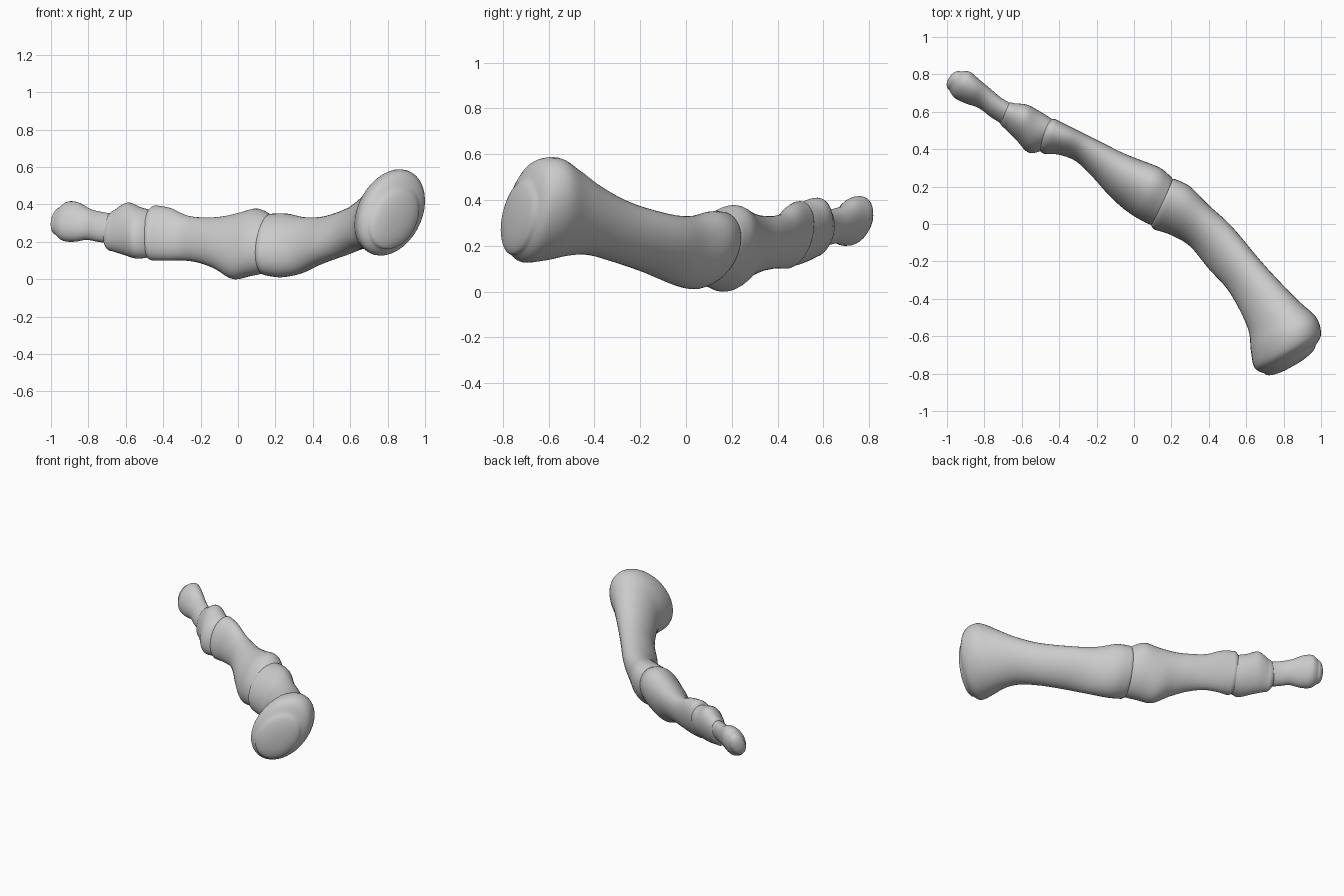
import bpy, bmesh, math
from mathutils import Vector

SIDES = 36      # points around each cross-section
STEPS = 5       # rings between two stations
ROLL = 0.32     # sideways lean of the oval sections

cube = bpy.data.objects.get("Cube")
if cube:
    bpy.data.objects.remove(cube)

bone_grey = bpy.data.materials.new("bone grey")
bone_grey.use_nodes = True
bone_grey.diffuse_color = (0.6, 0.6, 0.6, 1)
bone_grey.node_tree.nodes["Principled BSDF"].inputs["Base Color"].default_value = (0.6, 0.6, 0.6, 1)


def smooth_stations(rows):
    """Catmull-Rom interpolation through the cross-section stations."""
    pts = [rows[0]] + rows + [rows[-1]]
    result = []
    for a, b, c, d in zip(pts, pts[1:], pts[2:], pts[3:]):
        for i in range(STEPS):
            t = i / STEPS
            result.append([q + t / 2 * (r - p + t * (2 * p - 5 * q + 4 * r - s
                           + t * (3 * (q - r) + s - p))) for p, q, r, s in zip(a, b, c, d)])
    return result + [list(rows[-1])]


def oval(row):
    """Centre, sideways half-axis and half-height of one station."""
    lx, ly, rx, ry, top, bottom = row
    centre = Vector(((lx + rx) / 2, (ly + ry) / 2, (top + bottom) / 2))
    side = Vector(((rx - lx) / 2, (ry - ly) / 2, 0))
    return centre, side, (top - bottom) / 2


def build_bone(name, rows, dome_start, dome_end):
    """Loft a bone through its stations and round off both ends."""
    body = [oval(r) for r in smooth_stations(rows)]

    def dome(end, inner, length):
        centre, side, height = end
        axis = (centre - inner[0]).normalized()
        angles = [math.pi / 2 * i / 6 for i in range(1, 6)]
        return [(centre + axis * length * math.sin(a), side * math.cos(a),
                 height * math.cos(a)) for a in angles]

    sections = (dome(body[0], body[STEPS], dome_start)[::-1] + body
                + dome(body[-1], body[-1 - STEPS], dome_end))
    bm = bmesh.new()
    rings = []
    for centre, side, height in sections:
        ring = []
        for i in range(SIDES):
            a = 2 * math.pi * i / SIDES
            up = Vector((0, 0, height * math.sin(a + ROLL)))
            ring.append(bm.verts.new(centre + side * math.cos(a) + up))
        rings.append(ring)
    for low, high in zip(rings, rings[1:]):
        for i in range(SIDES):
            j = (i + 1) % SIDES
            bm.faces.new((low[i], low[j], high[j], high[i]))
    # close the tips with fans
    for ring, section in ((rings[0], sections[0]), (rings[-1], sections[-1])):
        tip = bm.verts.new(section[0])
        for i in range(SIDES):
            bm.faces.new((ring[i], ring[(i + 1) % SIDES], tip))
    bmesh.ops.recalc_face_normals(bm, faces=bm.faces)
    for face in bm.faces:
        face.smooth = True
    mesh = bpy.data.meshes.new(name)
    bm.to_mesh(mesh)
    bm.free()
    mesh.materials.append(bone_grey)
    obj = bpy.data.objects.new(name, mesh)
    bpy.context.collection.objects.link(obj)


# Stations: front edge x, y, back edge x, y, top z, bottom z

# Long base bone with its broad knuckle
build_bone("base_bone", [
    (.70, -.80, .97, -.65, .49, .16),
    (.645, -.77, 1, -.59, .57, .127),
    (.625, -.68, .975, -.5, .585, .135),
    (.615, -.58, .89, -.42, .53, .155),
    (.575, -.48, .80, -.33, .46, .16),
    (.5, -.35, .68, -.2, .39, .125),
    (.4, -.24, .52, -.01, .34, .08),
    (.3, -.12, .4, .1, .33, .03),
    (.2, -.06, .3, .2, .35, .01),
    (.11, -.03, .22, .24, .35, .02),
], .045, .06)

# Second bone, flaring at the joint
build_bone("middle_bone", [
    (.1, -.01, .2, .25, .35, .03),
    (.02, .03, .14, .3, .378, .015),
    (-.06, .085, .04, .34, .355, 0),
    (-.14, .16, -.06, .38, .335, .05),
    (-.22, .25, -.16, .43, .33, .085),
    (-.31, .335, -.25, .475, .34, .1),
    (-.4, .37, -.34, .52, .38, .1),
    (-.48, .375, -.42, .56, .395, .1),
], .05, .06)

# Short third bone
build_bone("short_bone", [
    (-.47, .4, -.42, .55, .36, .12),
    (-.56, .38, -.5, .6, .385, .11),
    (-.63, .45, -.57, .637, .41, .13),
    (-.69, .51, -.64, .645, .37, .15),
], .04, .06)

# Tip bone with a rounded end
build_bone("tip_bone", [
    (-.70, .53, -.65, .64, .35, .19),
    (-.77, .575, -.71, .675, .36, .2),
    (-.83, .62, -.77, .725, .375, .21),
    (-.90, .645, -.83, .775, .41, .2),
    (-.96, .675, -.88, .815, .415, .205),
    (-.99, .72, -.925, .815, .385, .235),
], .03, .035)
